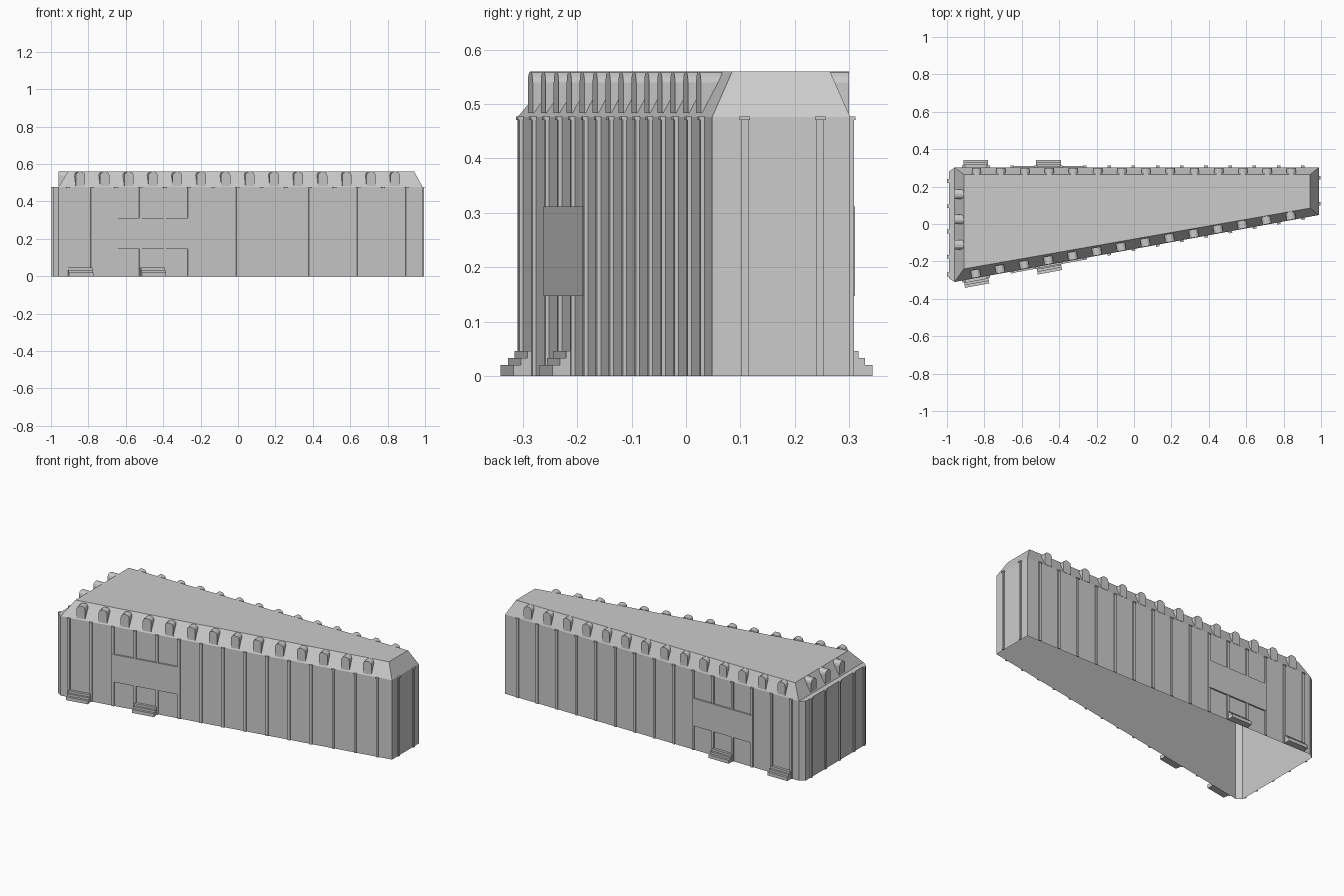
import bpy
from mathutils import Vector

if "Cube" in bpy.data.objects:
    bpy.data.objects.remove(bpy.data.objects["Cube"])

EAVE, TOP = 0.476, 0.56


def make(name, verts, faces):
    mesh = bpy.data.meshes.new(name)
    mesh.from_pydata([tuple(v) for v in verts], [], faces)
    mesh.update()
    obj = bpy.data.objects.new(name, mesh)
    bpy.context.collection.objects.link(obj)
    return obj


class Part:
    """Collects wall-mounted prisms into one object."""

    def __init__(self, name):
        self.name, self.v, self.f = name, [], []

    def prism(self, wall, pos, profile, near, far):
        # profile is (along wall, height), anticlockwise seen from outside; open at the wall
        a, b = Vector(wall[0]), Vector(wall[1])
        d = (b - a).normalized()
        out = Vector((d.y, -d.x))
        k, n = len(self.v), len(profile)
        for depth in (near, far):
            for u, z in profile:
                p = pos + d * u + out * depth
                self.v.append((p.x, p.y, z))
        for i in range(n):
            j = (i + 1) % n
            self.f.append((k + i, k + j, k + n + j, k + n + i))
        self.f.append(tuple(k + n + i for i in range(n)))

    def box(self, wall, pos, w, z0, z1, far):
        h = w / 2
        self.prism(wall, pos, [(-h, z0), (h, z0), (h, z1), (-h, z1)], 0, far)

    def finish(self):
        return make(self.name, self.v, self.f)


def at_x(wall, x):
    a, b = Vector(wall[0]), Vector(wall[1])
    return a.lerp(b, (x - a.x) / (b.x - a.x))


# Wedge-shaped shell, open underneath, with sloping roof skirt
foot = [(-0.96, -0.31), (0.988, 0.048), (0.988, 0.302), (-0.96, 0.302), (-0.99, 0.28), (-0.99, -0.29)]
roof = [(-0.91, -0.24), (0.942, 0.085), (0.942, 0.265), (-0.91, 0.265)]
verts = [(x, y, 0) for x, y in foot] + [(x, y, EAVE) for x, y in foot] + [(x, y, TOP) for x, y in roof]
faces = [(i, (i + 1) % 6, 6 + (i + 1) % 6, 6 + i) for i in range(6)]
faces += [(6 + i, 6 + (i + 1) % 4, 12 + (i + 1) % 4, 12 + i) for i in range(4)]
faces += [(12, 13, 14, 15), (6, 9, 10, 11)]
make("building_shell", verts, faces)

front = (foot[0], foot[1])
right = (foot[1], foot[2])
back = (foot[2], foot[3])
left = ((-0.99, 0.302), (-0.99, -0.31))

# Pilasters with small caps
pilasters = Part("pilasters")
spots = [(w, at_x(w, -0.91 + 0.1295 * i)) for w in (front, back) for i in range(15)]
spots += [(right, Vector((0.988, y))) for y in (0.108, 0.247)]
spots += [(left, Vector((-0.99, y))) for y in (0.23, 0.095, -0.04, -0.175, -0.27)]
for wall, p in spots:
    pilasters.box(wall, p, 0.014, 0, 0.471, 0.007)
    pilasters.box(wall, p, 0.019, 0.471, 0.477, 0.010)
pilasters.finish()

# Round-topped dormers along the roof skirt
dormers = Part("dormers")
arch = [(-0.025, 0.484), (0.025, 0.484), (0.025, 0.54), (0.021, 0.551), (0.012, 0.558),
        (0, 0.56), (-0.012, 0.558), (-0.021, 0.551), (-0.025, 0.54)]
for wall in (front, back):
    for i in range(14):
        dormers.prism(wall, at_x(wall, -0.842 + 0.1295 * i), arch, -0.045, -0.002)
for y in (-0.11, 0.025, 0.16):
    dormers.prism(left, Vector((-0.96, y)), arch, -0.05, 0)
dormers.finish()

# Plain sign bands and entrance steps on both long sides
bands, steps = Part("wall_bands"), Part("entrance_steps")
for wall in (front, back):
    bands.box(wall, at_x(wall, -0.457), 0.395, 0.147, 0.312, 0.009)
    for x in (-0.846, -0.457):
        for h, depth in ((0.046, 0.015), (0.033, 0.027), (0.02, 0.041)):
            steps.box(wall, at_x(wall, x), 0.132, 0, h, depth)
bands.finish()
steps.finish()
